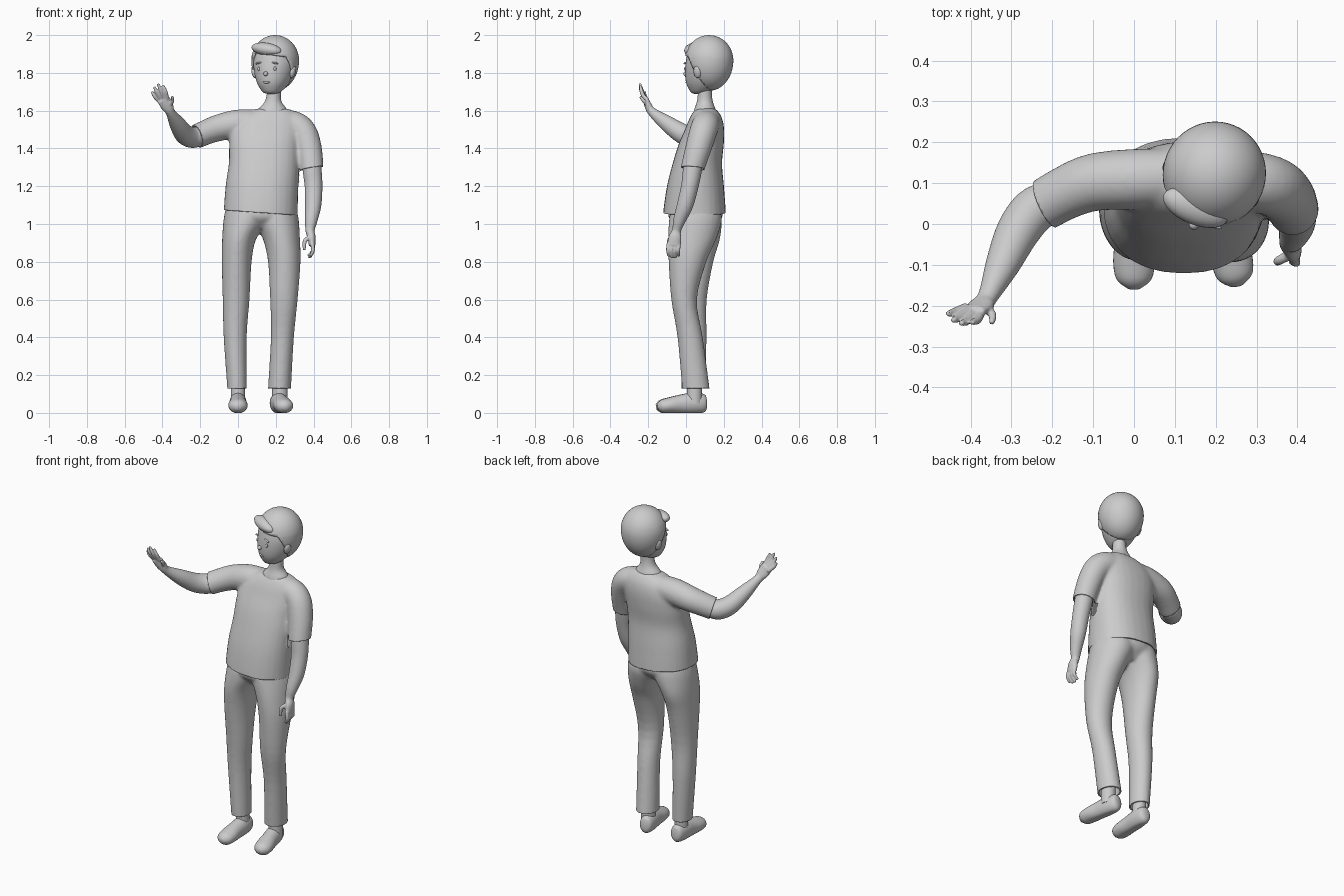
import bpy, bmesh
from math import radians, cos, sin, pi, copysign
from mathutils import Vector, Matrix


def spline(pts, k=4):
    """Catmull-Rom through tuples of (x, y, z, ra, rb)."""
    out, n = [], len(pts)
    for i in range(n - 1):
        a, b, c, d = pts[max(i - 1, 0)], pts[i], pts[i + 1], pts[min(i + 2, n - 1)]
        for s in range(k):
            t = s / k
            out.append([0.5 * (2 * q + (r - p) * t + (2 * p - 5 * q + 4 * r - w) * t * t
                        + (3 * q - p - 3 * r + w) * t ** 3) for p, q, r, w in zip(a, b, c, d)])
    return out + [list(pts[-1])]


def loft(bm, pts, flat=False, ref=(0, 1, 0), n=28, power=2.0):
    """Closed tube through elliptical sections; flat keeps sections horizontal."""
    P, rows = spline(pts), []
    for i, (x, y, z, ra, rb) in enumerate(P):
        u, v = Vector((1, 0, 0)), Vector((0, 1, 0))
        if not flat:
            t = (Vector(P[min(i + 1, len(P) - 1)][:3]) - Vector(P[max(i - 1, 0)][:3])).normalized()
            u = t.cross(Vector(ref)).normalized()
            v = t.cross(u)
        row = []
        for j in range(n):
            c, s = cos(2 * pi * j / n), sin(2 * pi * j / n)
            c, s = copysign(abs(c) ** (2 / power), c), copysign(abs(s) ** (2 / power), s)
            row.append(bm.verts.new(Vector((x, y, z)) + u * (c * ra) + v * (s * rb)))
        rows.append(row)
    for a, b in zip(rows, rows[1:]):
        for j in range(n):
            bm.faces.new((a[j], a[(j + 1) % n], b[(j + 1) % n], b[j]))
    bm.faces.new(rows[0])
    bm.faces.new(rows[-1])
    bmesh.ops.recalc_face_normals(bm, faces=bm.faces)


def ball(bm, c, r, rot=0, seg=24):
    m = Matrix.Translation(c) @ Matrix.Rotation(radians(rot), 4, 'Y') @ Matrix.Diagonal((*r, 1))
    return bmesh.ops.create_uvsphere(bm, u_segments=seg, v_segments=seg // 2, radius=1, matrix=m)


def finish(name, bm, matrix=None):
    if matrix:
        bm.transform(matrix)
    me = bpy.data.meshes.new(name)
    bm.to_mesh(me)
    bm.free()
    ob = bpy.data.objects.new(name, me)
    bpy.context.collection.objects.link(ob)
    smooth(ob)
    return ob


def smooth(ob):
    bpy.ops.object.select_all(action='DESELECT')
    ob.select_set(True)
    bpy.context.view_layer.objects.active = ob
    bpy.ops.object.shade_smooth_by_angle(angle=radians(50))


def blend(name, bm, voxel, iters, cuts=(), wall=0):
    """Fuse overlapping lofts into one skin, then trim open ends."""
    ob = finish(name, bm)
    m = ob.modifiers.new("fuse", 'REMESH')
    m.mode, m.voxel_size = 'VOXEL', voxel
    m = ob.modifiers.new("soften", 'SMOOTH')
    m.factor, m.iterations = 0.5, iters
    bpy.context.view_layer.update()
    me = bpy.data.meshes.new_from_object(ob.evaluated_get(bpy.context.evaluated_depsgraph_get()))
    ob.modifiers.clear()
    ob.data = me
    bm = bmesh.new()
    bm.from_mesh(me)
    for co, no, test in cuts:
        faces = [f for f in bm.faces if test(f.calc_center_median())]
        geom = set(faces) | {e for f in faces for e in f.edges} | {v for f in faces for v in f.verts}
        bmesh.ops.bisect_plane(bm, geom=list(geom), plane_co=co, plane_no=no, clear_outer=True)
    bm.to_mesh(me)
    bm.free()
    if wall:
        m = ob.modifiers.new("cloth", 'SOLIDIFY')
        m.thickness, m.offset = wall, -1
    smooth(ob)
    return ob


# T-shirt: torso and two sleeves
bm = bmesh.new()
loft(bm, [(.12, .045, .98, .197, .166), (.12, .045, 1.06, .196, .166), (.127, .05, 1.2, .193, .151),
          (.137, .06, 1.32, .186, .131), (.14, .08, 1.42, .187, .12), (.15, .098, 1.5, .188, .104),
          (.165, .105, 1.56, .165, .086), (.18, .105, 1.6, .11, .062), (.182, .105, 1.612, .07, .045)],
     flat=True, power=2.25)
loft(bm, [(.1, .115, 1.535, .07, .07), (0, .11, 1.53, .076, .074), (-.1, .102, 1.51, .071, .071),
          (-.17, .075, 1.485, .066, .066), (-.215, .05, 1.465, .064, .064), (-.26, .025, 1.45, .063, .063)])
loft(bm, [(.2, .11, 1.53, .07, .07), (.29, .105, 1.527, .073, .073), (.345, .09, 1.485, .073, .073),
          (.375, .065, 1.4, .069, .069), (.39, .035, 1.295, .063, .063), (.395, .02, 1.23, .06, .06)])
blend("shirt", bm, .009, 10, [
    ((.12, .045, 1.06), (-.07, 0, -1), lambda c: c.z < 1.15),
    ((-.217, .05, 1.465), (-.86, -.40, -.28), lambda c: c.x < -.13),
    ((.39, .035, 1.295), (.17, -.1, -1), lambda c: c.x > .335 and c.z < 1.4 or c.z < 1.38 and c.x > .328)],
    wall=.008)

# Trousers: pelvis and two legs
bm = bmesh.new()
loft(bm, [(.122, .05, .975, .15, .09), (.122, .05, 1.03, .192, .14), (.122, .05, 1.08, .188, .142),
          (.125, .05, 1.14, .17, .125)], flat=True)
loft(bm, [(.22, .058, .08, .06, .072), (.22, .052, .13, .061, .073), (.235, .022, .4, .061, .067),
          (.243, -.01, .6, .073, .068), (.245, .008, .8, .086, .1), (.23, .033, .92, .098, .128),
          (.205, .05, 1.02, .117, .14), (.2, .05, 1.08, .11, .13)], flat=True)
loft(bm, [(-.004, .042, .08, .051, .063), (-.005, .04, .13, .052, .064), (-.015, .038, .4, .061, .071),
          (-.01, .03, .6, .071, .08), (-.007, .035, .8, .079, .11), (.006, .045, .92, .09, .135),
          (.04, .05, 1.02, .117, .14), (.045, .05, 1.08, .11, .13)], flat=True)
blend("trousers", bm, .008, 10, [((0, 0, .13), (0, 0, -1), lambda c: c.z < .2)], wall=.008)

# Raised arm with open hand
bm = bmesh.new()
loft(bm, [(-.15, .08, 1.48, .05, .05), (-.2, .055, 1.465, .053, .053), (-.245, .033, 1.459, .056, .056),
          (-.285, -.02, 1.478, .053, .053), (-.322, -.1, 1.532, .042, .042), (-.358, -.178, 1.592, .025, .024),
          (-.375, -.2, 1.625, .034, .019), (-.396, -.215, 1.662, .034, .014)])
for a, b, c in [((-.374, -.214, 1.655), (-.383, -.235, 1.70), (-.398, -.241, 1.735)),
                ((-.389, -.213, 1.655), (-.408, -.237, 1.705), (-.424, -.243, 1.743)),
                ((-.404, -.21, 1.655), (-.430, -.230, 1.697), (-.443, -.236, 1.727)),
                ((-.410, -.203, 1.645), (-.441, -.216, 1.675), (-.456, -.220, 1.702)),
                ((-.368, -.198, 1.625), (-.347, -.222, 1.65), (-.349, -.243, 1.675))]:
    loft(bm, [(*a, .011, .011), (*b, .0105, .0105), (*c, .007, .007)], n=12)
blend("raised_arm", bm, .004, 4)

# Hanging arm with relaxed hand
bm = bmesh.new()
loft(bm, [(.385, .045, 1.36, .05, .05), (.393, .033, 1.28, .05, .05), (.4, .02, 1.2, .047, .046),
          (.398, -.005, 1.1, .043, .043), (.388, -.035, 1.02, .033, .033), (.381, -.05, .965, .024, .024),
          (.39, -.058, .93, .021, .034), (.392, -.064, .885, .017, .036)])
for i in range(4):
    y, drop = -.092 + .018 * i, (.01, 0, 0, .012)[i]
    loft(bm, [(.392, y, .9, .011, .011), (.397, y - .003, .86, .0105, .0105),
              (.383 - .004 * i, y, .82 + drop, .007, .007)], n=12)
loft(bm, [(.382, -.075, .93, .013, .013), (.354, -.09, .91, .0115, .0115), (.351, -.092, .862, .008, .008)], n=12)
blend("hanging_arm", bm, .004, 4)

# Shoes and ankles
for side, x, y, turn, r in (("right", 0, 0, 0, .038), ("left", .222, .004, 11, .041)):
    bm = bmesh.new()
    loft(bm, [(0, .108, .05, .012, .02), (0, .095, .05, .035, .047), (0, .04, .052, .045, .056),
              (0, -.03, .046, .046, .05), (0, -.09, .04, .051, .042), (0, -.135, .034, .043, .034),
              (0, -.158, .03, .015, .014)], ref=(0, 0, 1))
    for v in bm.verts:
        v.co.z = max(v.co.z, 0)
    finish(side + "_shoe", bm, Matrix.Translation((x, y, 0)) @ Matrix.Rotation(radians(turn), 4, 'Z'))
    bm = bmesh.new()
    loft(bm, [(x, .045, .05, r, r), (x, .045, .11, r, r), (x, .045, .2, r, r)], flat=True)
    finish(side + "_ankle", bm)

# Neck, flared where it meets the collar
bm = bmesh.new()
loft(bm, [(.183, .1, 1.56, .085, .066), (.183, .1, 1.605, .077, .057), (.186, .1, 1.645, .046, .043),
          (.19, .1, 1.69, .037, .037), (.195, .105, 1.76, .037, .037)], flat=True)
finish("neck", bm)

# Head, turned towards the raised hand
HEAD = Matrix.Translation((.193, .113, 0)) @ Matrix.Rotation(radians(-22), 4, 'Z')
bm = bmesh.new()
loft(bm, [(0, -.055, 1.688, .012, .012), (0, -.045, 1.695, .04, .042), (0, -.032, 1.715, .062, .07),
          (0, -.018, 1.75, .085, .098), (0, -.005, 1.8, .103, .115), (0, 0, 1.86, .11, .114),
          (0, .003, 1.92, .094, .1), (0, .005, 1.965, .05, .055)], flat=True, n=36)
finish("head", bm, HEAD)

# Nose, mouth, and mirrored ears, eyes and brows
bm = bmesh.new()
ball(bm, (0, -.124, 1.795), (.012, .012, .012), seg=16)
finish("nose", bm, HEAD)
bm = bmesh.new()
ball(bm, (0, -.114, 1.75), (.022, .006, .006), seg=16)
finish("mouth", bm, HEAD)
for name, (x, y, z), r, rot in (("ear", (.11, -.012, 1.805), (.014, .022, .034), 12),
                                ("eye", (.046, -.107, 1.822), (.008, .006, .011), 0),
                                ("brow", (.047, -.107, 1.852), (.02, .006, .005), 12)):
    bm = bmesh.new()
    for s in (-1, 1):
        ball(bm, (x * s, y, z), r, rot * s, seg=16)
    finish(name + "s", bm, HEAD)

# Hair cap: egg shell with the face opening removed
bm = bmesh.new()
ball(bm, (0, .01, 1.866), (.126, .129, .134), seg=48)
for v in bm.verts:
    if v.co.z < 1.866:
        v.co.z = 1.866 + (v.co.z - 1.866) * 1.2
brow_co, brow_no = Vector((0, -.12, 1.9)), Vector((.15, 0, 1))
side_co, side_no = Vector((0, -.045, 1.84)), Vector((0, 1, .55))
for co, no in ((brow_co, brow_no), (side_co, side_no)):
    bmesh.ops.bisect_plane(bm, geom=bm.verts[:] + bm.edges[:] + bm.faces[:], plane_co=co, plane_no=no)
gone = [f for f in bm.faces if (f.calc_center_median() - brow_co).dot(brow_no) < 0
        and (f.calc_center_median() - side_co).dot(side_no) < 0]
bmesh.ops.delete(bm, geom=gone, context='FACES')
hair = finish("hair", bm, HEAD)
m = hair.modifiers.new("thickness", 'SOLIDIFY')
m.thickness, m.offset = .014, -1

# Swept fringe
bm = bmesh.new()
ball(bm, (-.012, -.083, 1.925), (.085, .042, .034), 8, seg=28)
finish("fringe", bm, HEAD)
